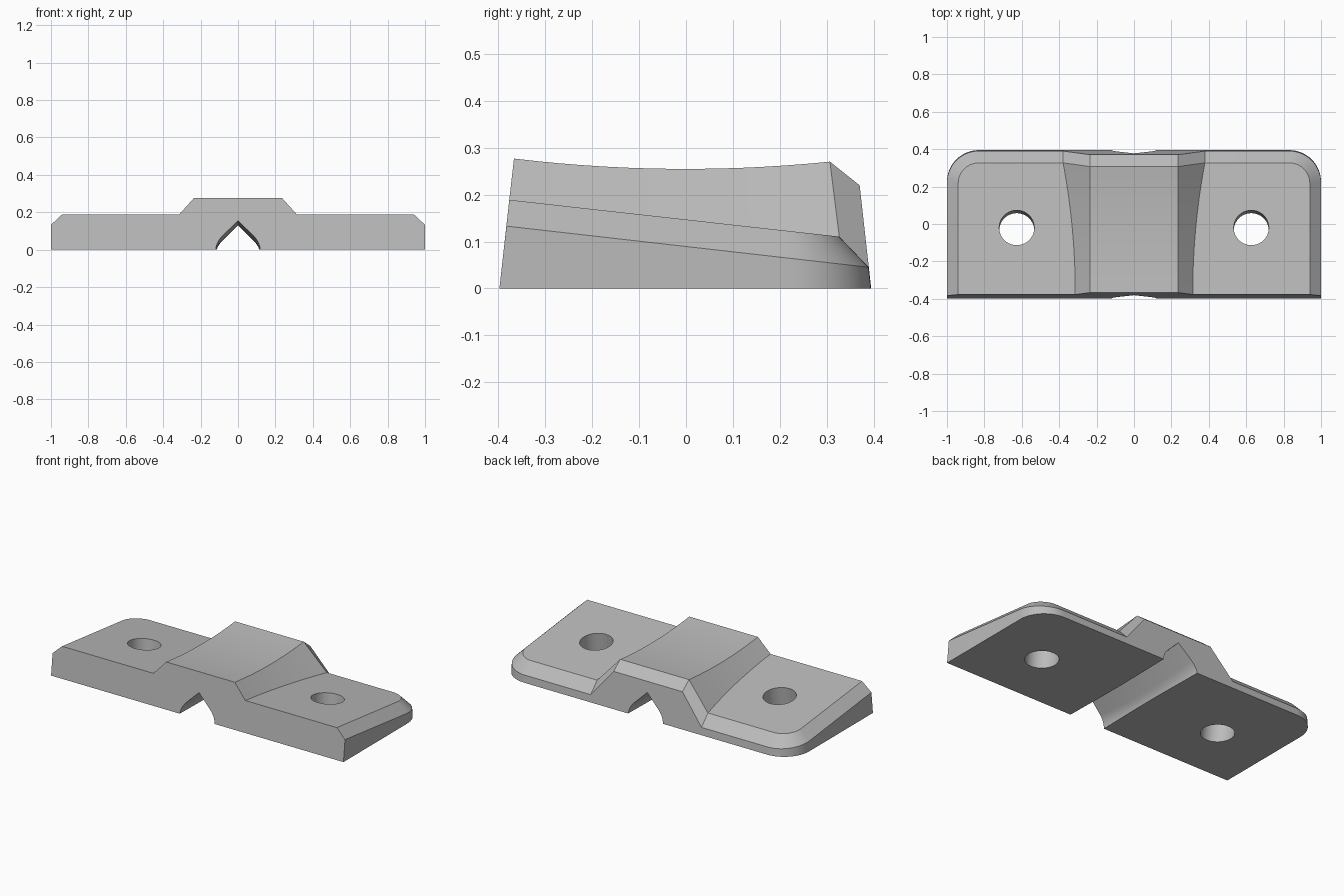
import bpy, bmesh, math
from mathutils import Vector

if "Cube" in bpy.data.objects:
    bpy.data.objects.remove(bpy.data.objects["Cube"])

STEPS = 14          # segments along the curved saddle and round corners
SLOPE = 0.1115      # tilt of the plate and lean of the end faces


def front_y(z):
    return -0.398 + SLOPE * z


def back_y(z):
    return 0.395 - SLOPE * z


def plate_z(y):
    return 0.147 - SLOPE * y


def rim_z(y):
    return 0.0895 - 0.1135 * y


def sag(y):
    return y * y / 6.1


def add_object(name, bm):
    bmesh.ops.recalc_face_normals(bm, faces=bm.faces[:])
    mesh = bpy.data.meshes.new(name)
    bm.to_mesh(mesh)
    bm.free()
    obj = bpy.data.objects.new(name, mesh)
    bpy.context.collection.objects.link(obj)
    return obj


def strip(bm, a, b):
    for i in range(len(a) - 1):
        bm.faces.new((a[i], a[i + 1], b[i + 1], b[i]))


def outline(bm, side, back, radius, height, front, inner_x):
    """Front corner, rounded back corner, then the inner back end."""
    pts = [(side, front)]
    for i in range(STEPS + 1):
        a = math.pi / 2 * i / STEPS
        pts.append((side - radius + radius * math.cos(a),
                    back - radius + radius * math.sin(a)))
    pts.append((inner_x, back))
    return [bm.verts.new((x, y, height(y))) for x, y in pts]


# Half of the clamp body, mirrored afterwards
bm = bmesh.new()
ridge, foot, middle = [], [], []
for i in range(STEPS + 1):
    t = i / STEPS
    yt, yb = -0.367 + 0.674 * t, -0.377 + 0.704 * t
    zt, zb = 0.255 + sag(yt), plate_z(yb)
    middle.append(bm.verts.new((0, yt, zt)))
    ridge.append(bm.verts.new((0.235, yt, zt)))
    foot.append(bm.verts.new((0.235 + 0.9 * (zt - zb), yb, zb)))
inner = foot[-1].co.x

top = outline(bm, 0.94, 0.327, 0.11, plate_z, -0.377, inner)
bm.verts.remove(top.pop())
top.append(foot[-1])
rim = outline(bm, 1.0, back_y(0.045), 0.17, rim_z, front_y(0.133), inner)
base = outline(bm, 1.0, back_y(0), 0.17, lambda y: 0, front_y(0), inner)

# Saddle top and flanks, plate top, bevelled rim, outer wall
strip(bm, middle, ridge)
strip(bm, ridge, foot)
bm.faces.new(top + foot[-2::-1])
strip(bm, top, rim)
strip(bm, rim, base)

# Bevel and end faces of the saddle
ridge_end = bm.verts.new((0.235, back_y(0.22), 0.22))
middle_end = bm.verts.new((0, back_y(0.22), 0.22))
base_back = bm.verts.new((0, back_y(0), 0))
base_front = bm.verts.new((0, front_y(0), 0))
bm.faces.new((middle[-1], ridge[-1], ridge_end, middle_end))
bm.faces.new((ridge[-1], foot[-1], rim[-1], ridge_end))
bm.faces.new((middle_end, ridge_end, rim[-1], base[-1], base_back))
bm.faces.new((middle[0], ridge[0], foot[0], top[0], rim[0], base[0], base_front))
bm.faces.new(base + [base_back, base_front])
body = add_object("clamp_body", bm)
mirror = body.modifiers.new("mirror", "MIRROR")
mirror.use_clip = True

# Pointed groove that follows the saddle's curve
bm = bmesh.new()
arc = [math.radians(45 * i / 8) for i in range(9)]
half = [(0.12, -0.2)] + [(0.12 * math.cos(a), 0.12 * math.sin(a)) for a in arc]
profile = half + [(0, 0.12 * math.sqrt(2))] + [(-x, z) for x, z in reversed(half)]
rings = []
for i in range(21):
    y = -0.5 + i / 20
    rings.append([bm.verts.new((x, y, z - 0.038 + sag(y))) for x, z in profile])
for a, b in zip(rings, rings[1:]):
    strip(bm, a + a[:1], b + b[:1])
bm.faces.new(rings[0])
bm.faces.new(rings[-1])
cutters = [add_object("groove_cutter", bm)]

# Screw holes square to the tilted plate
axis = Vector((0, SLOPE, 1)).normalized()
for name, x in (("left", 0.627), ("right", -0.627)):
    bm = bmesh.new()
    bmesh.ops.create_cone(bm, cap_ends=True, segments=40, radius1=0.094,
                          radius2=0.094, depth=0.8)
    obj = add_object(name + "_hole_cutter", bm)
    obj.rotation_euler = axis.to_track_quat("Z", "Y").to_euler()
    obj.location = (x, -0.02, plate_z(-0.02))
    cutters.append(obj)

for cutter in cutters:
    cutter.hide_render = True
    cut = body.modifiers.new(cutter.name, "BOOLEAN")
    cut.operation = "DIFFERENCE"
    cut.solver = "EXACT"
    cut.object = cutter

# Apply the modifiers, then drop the cutters
bpy.ops.object.select_all(action="DESELECT")
body.select_set(True)
bpy.context.view_layer.objects.active = body
for name in [m.name for m in body.modifiers]:
    bpy.ops.object.modifier_apply(modifier=name)
for cutter in cutters:
    bpy.data.objects.remove(cutter)

# Single grey finish
grey = bpy.data.materials.new("plain_grey")
grey.use_nodes = True
colour = (0.5, 0.5, 0.5, 1)
grey.diffuse_color = colour
grey.node_tree.nodes["Principled BSDF"].inputs["Base Color"].default_value = colour
body.data.materials.clear()
body.data.materials.append(grey)
bpy.ops.object.shade_smooth_by_angle(angle=math.radians(25))
